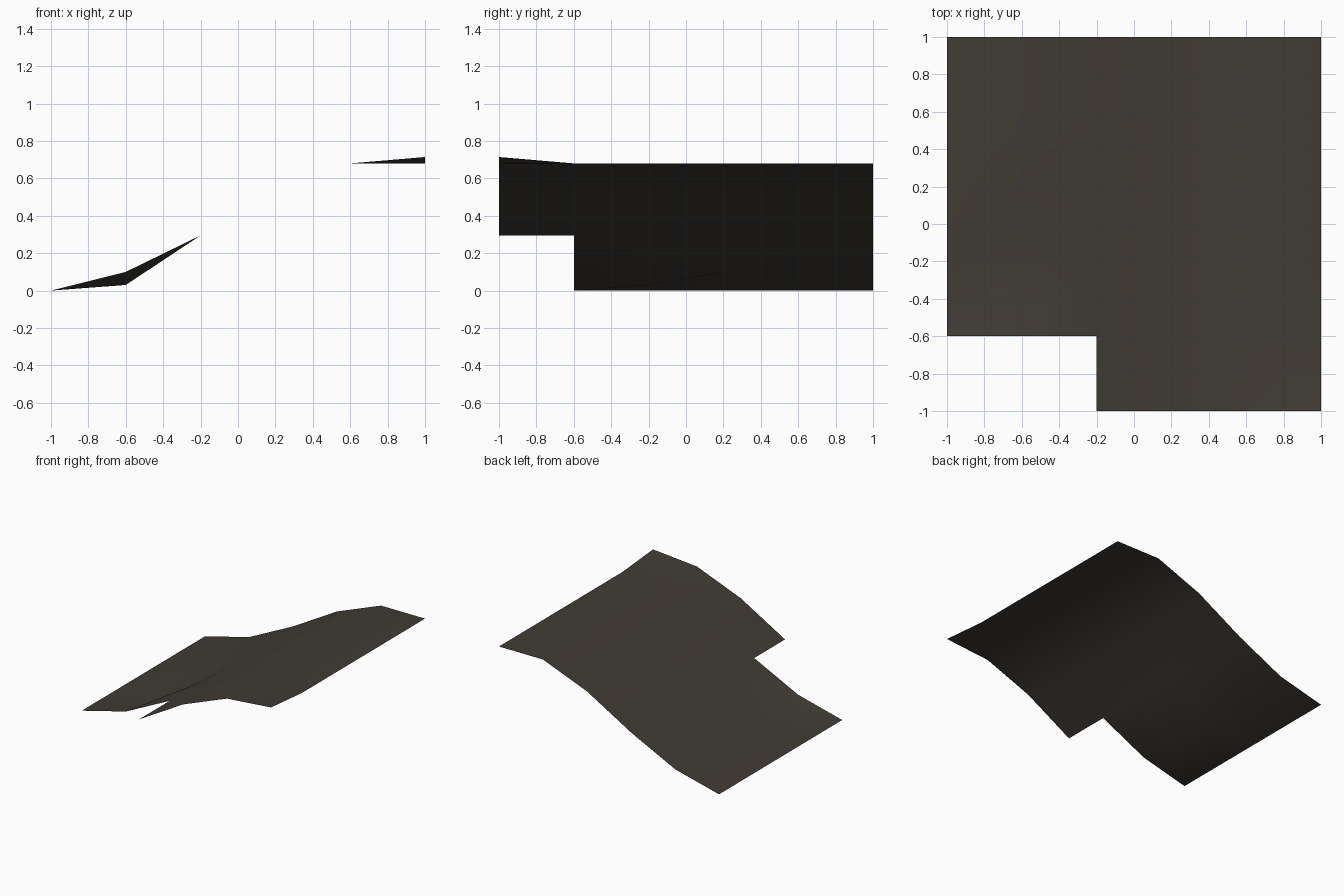
import bpy, bmesh

if "Cube" in bpy.data.objects:
    bpy.data.objects.remove(bpy.data.objects["Cube"])

STEP = 0.4
PROFILE = [0.0, 0.10, 0.295, 0.525, 0.68, 0.68]   # slope height along x, left to right
BUMPS = {(1, 2): 0.03, (5, 0): 0.714}             # sunken spot and raised front corner


def height(i, j):
    return BUMPS.get((i, j), PROFILE[i])


# Ground slope: 5 x 5 grid with two cells missing at the front left
bm = bmesh.new()
grid = {}
for i in range(6):
    for j in range(6):
        if j > 0 or i > 1:
            grid[i, j] = bm.verts.new((-1 + i * STEP, -1 + j * STEP, height(i, j)))
for i in range(5):
    for j in range(5):
        if j == 0 and i < 2:
            continue
        a, b = grid[i, j], grid[i + 1, j]
        c, d = grid[i + 1, j + 1], grid[i, j + 1]
        bm.faces.new((a, b, c))
        bm.faces.new((a, c, d))
for f in bm.faces:
    f.smooth = True

mesh = bpy.data.meshes.new("ground_slope")
bm.to_mesh(mesh)
bm.free()

# Dark earth colour
mat = bpy.data.materials.new("dark_earth_brown")
mat.diffuse_color = (0.052, 0.044, 0.035, 1)
mat.use_nodes = True
mat.node_tree.nodes["Principled BSDF"].inputs["Base Color"].default_value = mat.diffuse_color
mesh.materials.append(mat)

slope = bpy.data.objects.new("ground_slope", mesh)
bpy.context.collection.objects.link(slope)
